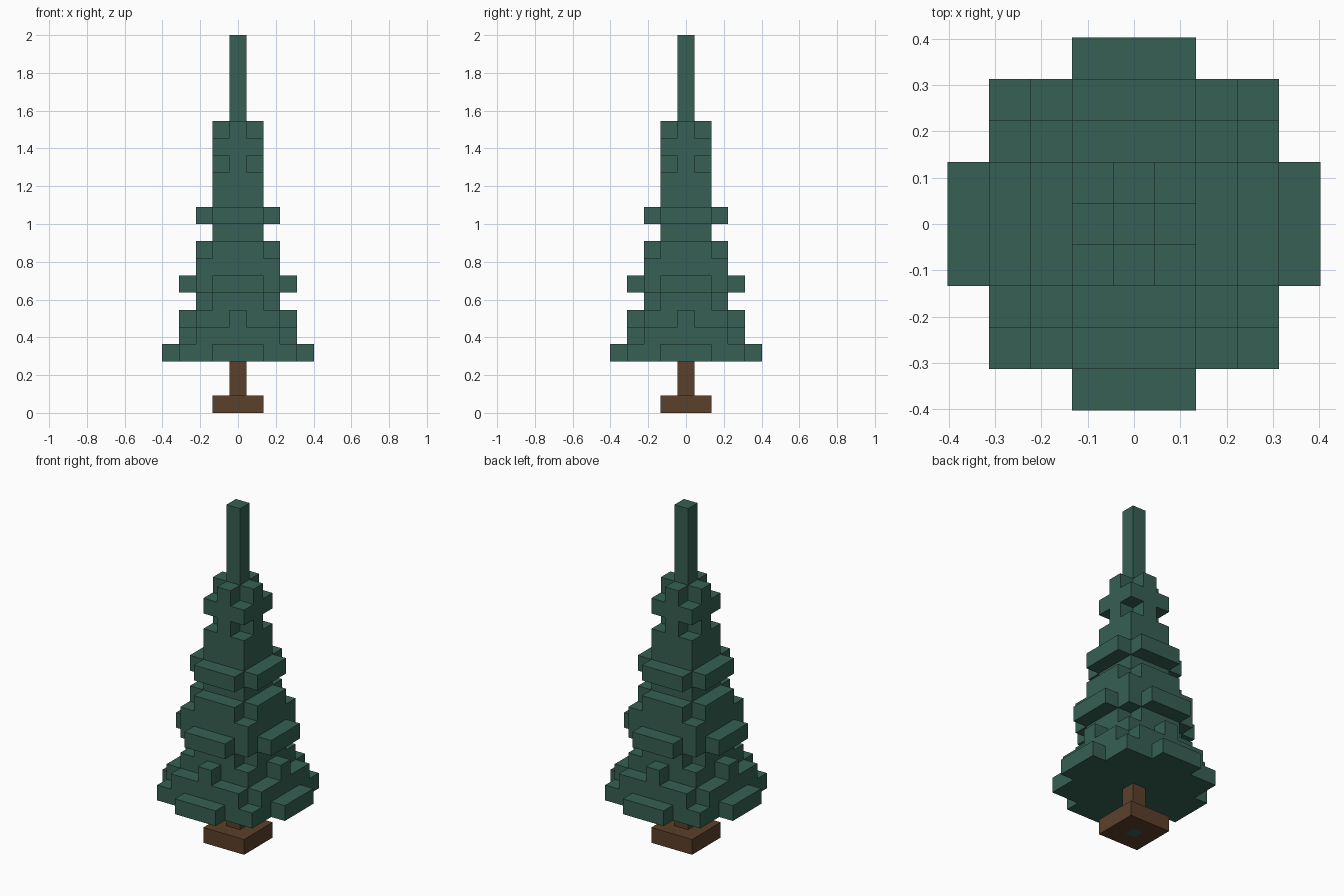
import bpy
import bmesh
from mathutils import Vector

cube = bpy.data.objects.get("Cube")
if cube:
    bpy.data.objects.remove(cube, do_unlink=True)

WIDTH = 0.0893      # block width and depth
HEIGHT = 2 / 22     # block height


def material(name, rgb):
    mat = bpy.data.materials.new(name)
    mat.use_nodes = True
    mat.diffuse_color = (*rgb, 1)
    bsdf = mat.node_tree.nodes["Principled BSDF"]
    bsdf.inputs["Base Color"].default_value = (*rgb, 1)
    bsdf.inputs["Roughness"].default_value = 0.9
    return mat


green = material("pine green", (0.037, 0.117, 0.087))
brown = material("bark brown", (0.105, 0.051, 0.024))


def layer_cells(level, reach):
    """Blocks of one layer; reach gives the half width of each row by distance from the middle."""
    return {(x, y, level)
            for y in range(1 - len(reach), len(reach))
            for x in range(-reach[abs(y)], reach[abs(y)] + 1)}


def build_blocks(name, cells, mats):
    """Make one mesh from the exposed sides of a set of blocks."""
    bm = bmesh.new()
    for cell in cells:
        for axis in range(3):
            for sign in (-1, 1):
                step = [0, 0, 0]
                step[axis] = sign
                if tuple(c + s for c, s in zip(cell, step)) in cells:
                    continue
                n = Vector(step)
                u = Vector([float(i == (axis + 1) % 3) for i in range(3)])
                v = n.cross(u)
                mid = Vector(cell) + n / 2
                corners = [mid + (a * u + b * v) / 2
                           for a, b in ((-1, -1), (1, -1), (1, 1), (-1, 1))]
                bm.faces.new([bm.verts.new((p.x * WIDTH, p.y * WIDTH, (p.z + 0.5) * HEIGHT))
                              for p in corners])
    bmesh.ops.remove_doubles(bm, verts=bm.verts, dist=0.001)
    # Small dark patch in the middle of the base underside
    if len(mats) > 1:
        under = [f for f in bm.faces
                 if f.normal.z < -0.5 and f.calc_center_median().length < 0.01]
        bmesh.ops.inset_region(bm, faces=under, thickness=WIDTH * 0.2)
        for f in under:
            f.material_index = 1
    mesh = bpy.data.meshes.new(name)
    bm.to_mesh(mesh)
    bm.free()
    for mat in mats:
        mesh.materials.append(mat)
    obj = bpy.data.objects.new(name, mesh)
    bpy.context.collection.objects.link(obj)
    return obj


# Base and trunk
build_blocks("base", layer_cells(0, (1, 1)), [brown, green])
build_blocks("trunk", layer_cells(1, (0,)) | layer_cells(2, (0,)), [brown])

# Foliage, from the widest branches up to the spire
SQUARE, CROSS, TIER = (1, 1), (1, 0), (2, 2, 1)
branches = [(4, 4, 3, 3, 1), (3, 3, 3, 2), (3, 2, 2, 0), TIER,
            (3, 3, 2, 1), (2, 2, 2), TIER, SQUARE, TIER,
            SQUARE, SQUARE, CROSS, SQUARE, CROSS] + [(0,)] * 5
foliage = set()
for level, reach in enumerate(branches, start=3):
    foliage |= layer_cells(level, reach)
build_blocks("foliage", foliage, [green])
